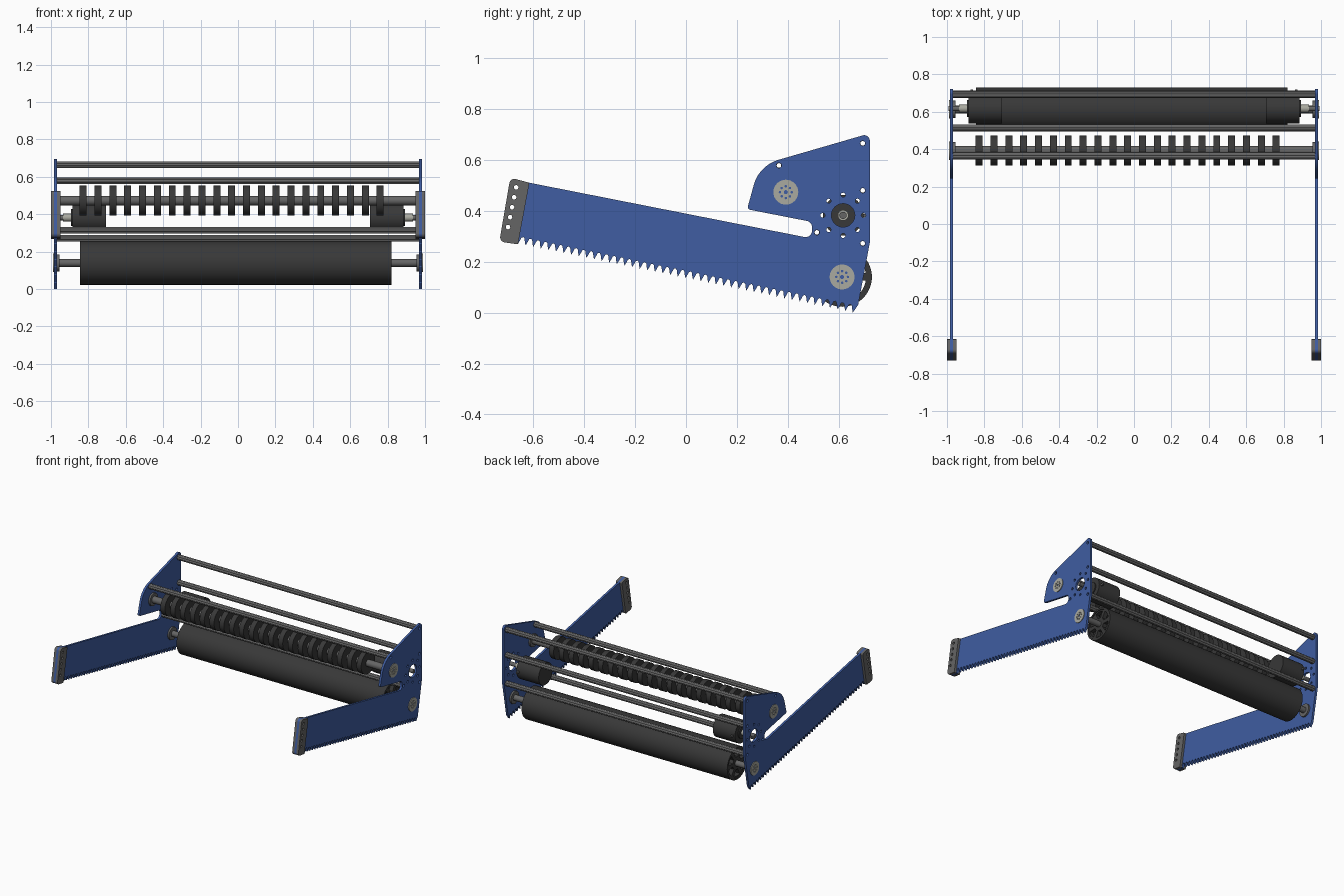
import bpy, bmesh, math
from mathutils import Vector

if "Cube" in bpy.data.objects:
    bpy.data.objects.remove(bpy.data.objects["Cube"])


def material(name, r, g, b):
    m = bpy.data.materials.new(name)
    m.diffuse_color = (r, g, b, 1)
    m.use_nodes = True
    m.node_tree.nodes["Principled BSDF"].inputs["Base Color"].default_value = m.diffuse_color
    return m


BLUE = material("blue_paint", 0.05, 0.11, 0.36)
DARK = material("dark_rubber", 0.04, 0.04, 0.04)
STEEL = material("steel", 0.13, 0.13, 0.13)
LIGHT = material("pale_metal", 0.40, 0.40, 0.35)


def circle(y, z, r, n=32):
    return [(y + r * math.cos(2 * math.pi * i / n), z + r * math.sin(2 * math.pi * i / n)) for i in range(n)]


def ring_of_holes(y, z, radius, r, n):
    return [circle(cy, cz, r, 12) for cy, cz in circle(y, z, radius, n)]


def fillet(points, steps=7):
    """Round each (y, z, radius) corner of a closed outline."""
    out = []
    for i, (y, z, r) in enumerate(points):
        p = Vector((y, z))
        if r == 0:
            out.append((y, z))
            continue
        a = (Vector(points[i - 1][:2]) - p).normalized()
        b = (Vector(points[(i + 1) % len(points)][:2]) - p).normalized()
        half = a.angle(b) / 2
        c = p + (a + b).normalized() * (r / math.sin(half))
        t = r / math.tan(half)
        u, v = p + a * t - c, p + b * t - c
        for k in range(steps + 1):
            w = u.lerp(v, k / steps).normalized() * r
            out.append(tuple(c + w))
    return out


def prism(name, loops, xa, xb, mat):
    """Extrude a y-z outline (first loop) with holes (other loops) along x."""
    cu = bpy.data.curves.new(name + "_outline", 'CURVE')
    cu.dimensions = '2D'
    cu.fill_mode = 'BOTH'
    cu.extrude = abs(xb - xa) / 2
    for loop in loops:
        sp = cu.splines.new('POLY')
        sp.points.add(len(loop) - 1)
        for pt, (y, z) in zip(sp.points, loop):
            pt.co = (y, z, 0, 1)
        sp.use_cyclic_u = True
    tmp = bpy.data.objects.new(name + "_outline", cu)
    bpy.context.collection.objects.link(tmp)
    deps = bpy.context.evaluated_depsgraph_get()
    me = bpy.data.meshes.new_from_object(tmp.evaluated_get(deps))
    bpy.data.objects.remove(tmp)
    bpy.data.curves.remove(cu)
    bm = bmesh.new()
    bm.from_mesh(me)
    for v in bm.verts:
        v.co = (v.co.z + (xa + xb) / 2, v.co.x, v.co.y)
    bmesh.ops.remove_doubles(bm, verts=bm.verts, dist=1e-5)
    bmesh.ops.recalc_face_normals(bm, faces=bm.faces)
    bm.to_mesh(me)
    bm.free()
    for p in me.polygons:
        p.use_smooth = True
    me.set_sharp_from_angle(angle=math.radians(30))
    me.materials.clear()
    me.materials.append(mat)
    me.name = name
    ob = bpy.data.objects.new(name, me)
    bpy.context.collection.objects.link(ob)
    return ob


# Key centres in the y-z plane
BRUSH, MOTOR, ROLLER = (0.392, 0.473), (0.617, 0.382), (0.613, 0.14)
RODS = [(0.694, 0.665), (0.365, 0.578), (0.694, 0.48), (0.514, 0.315), (0.694, 0.272)]
CAP_HOLES = [circle(-0.667 - 0.008 * i, 0.492 - 0.039 * i, 0.009, 14) for i in range(5)]

# Side plate outline with a slot, then hooked teeth along the lower edge
outline = fillet([(-0.66, 0.27, 0), (-0.733, 0.279, 0.02), (-0.69, 0.53, 0.02), (-0.615, 0.51, 0),
                  (0.495, 0.291, 0.025), (0.495, 0.356, 0.025), (0.24, 0.406, 0.012),
                  (0.287, 0.578, 0.14), (0.722, 0.704, 0.022), (0.722, 0.276, 0.05),
                  (0.676, 0.03, 0)])
start, end, teeth, depth = Vector((0.655, 0.0)), Vector((-0.66, 0.27)), 44, 0.03
step = (end - start) / teeth
up = Vector((0.2, 0.98)) * depth
for i in range(teeth):
    for u, n in ((0, 0), (0.2, 0.5), (0.3, 0.85), (0.5, 1), (0.7, 0.9), (0.82, 0.5)):
        outline.append(tuple(start + step * (i + u) + up * n))

plate_holes = [circle(*p, 0.010, 16) for p in RODS] + CAP_HOLES
plate_holes += [circle(*MOTOR, 0.046)] + ring_of_holes(*MOTOR, 0.08, 0.009, 8)
cap = fillet([(-0.66, 0.268, 0.006), (-0.733, 0.279, 0.02), (-0.69, 0.53, 0.02), (-0.615, 0.51, 0.006)])

for side, s in (("right", 1), ("left", -1)):
    prism(side + "_side_plate", [outline] + plate_holes, s * 0.967, s * 0.983, BLUE)
    # Clamping cheeks on the arm tip
    prism(side + "_tip_cheek_inner", [cap] + CAP_HOLES, s * 0.95, s * 0.967, STEEL)
    prism(side + "_tip_cheek_outer", [cap] + CAP_HOLES, s * 0.983, s * 1.0, STEEL)
    # Bearing flanges for the two shafts
    for label, c in (("brush", BRUSH), ("roller", ROLLER)):
        holes = [circle(*c, 0.008, 14)] + ring_of_holes(*c, 0.023, 0.005, 8)
        prism(f"{side}_{label}_flange", [circle(*c, 0.049)] + holes, s * 0.983, s * 0.988, LIGHT)
        prism(f"{side}_{label}_bearing", [circle(*c, 0.046)], s * 0.955, s * 0.967, STEEL)
    # Motor with stepped hub and output shaft
    prism(side + "_motor", [circle(*MOTOR, 0.08, 48)], s * 0.705, s * 0.885, DARK)
    prism(side + "_motor_boss", [circle(*MOTOR, 0.046)], s * 0.885, s * 0.893, DARK)
    prism(side + "_motor_hub", [circle(*MOTOR, 0.021)], s * 0.893, s * 0.935, LIGHT)
    prism(side + "_motor_shaft", [circle(*MOTOR, 0.014)], s * 0.935, s * 0.993, STEEL)
    # Terminal stud on the back of the motor
    prism(side + "_motor_stud", [[(0.68, 0.376), (0.72, 0.376), (0.72, 0.388), (0.68, 0.388)]],
          s * 0.862, s * 0.874, STEEL)

# Fluted tie rods between the plates, bored for their bolts
for i, (y, z) in enumerate(RODS):
    lobes = []
    for k in range(36):
        a = 2 * math.pi * k / 36
        r = 0.019 * (0.8 + 0.2 * abs(math.cos(3 * a)))
        lobes.append((y + r * math.cos(a), z + r * math.sin(a)))
    prism(f"tie_rod_{i + 1}", [lobes, circle(y, z, 0.009, 14)], -0.967, 0.967, STEEL)

# Upper shaft carrying the row of wheels
prism("brush_shaft", [circle(*BRUSH, 0.025)], -0.96, 0.96, STEEL)
for i in range(21):
    x = -0.828 + i * 0.0794
    prism(f"brush_wheel_{i + 1}", [circle(*BRUSH, 0.08, 40), circle(*BRUSH, 0.025)],
          x - 0.0185, x + 0.0185, DARK)

# Lower hollow roller, its shaft and spoked end hubs
prism("roller_tube", [circle(*ROLLER, 0.117, 64), circle(*ROLLER, 0.104, 64)], -0.845, 0.82, DARK)
prism("roller_shaft", [circle(*ROLLER, 0.021)], -0.96, 0.96, STEEL)
windows = []
for k in range(6):
    a0 = k * math.pi / 3
    arc = [a0 + 0.16 + 0.73 * j / 6 for j in range(7)]
    win = [(0.094, a) for a in arc] + [(0.047, a0 + 0.79), (0.047, a0 + 0.26)]
    windows.append([(ROLLER[0] + r * math.cos(a), ROLLER[1] + r * math.sin(a)) for r, a in win])
for label, xa, xb in (("left", -0.84, -0.81), ("right", 0.785, 0.815)):
    prism(label + "_roller_hub", [circle(*ROLLER, 0.104, 64)] + windows, xa, xb, DARK)
